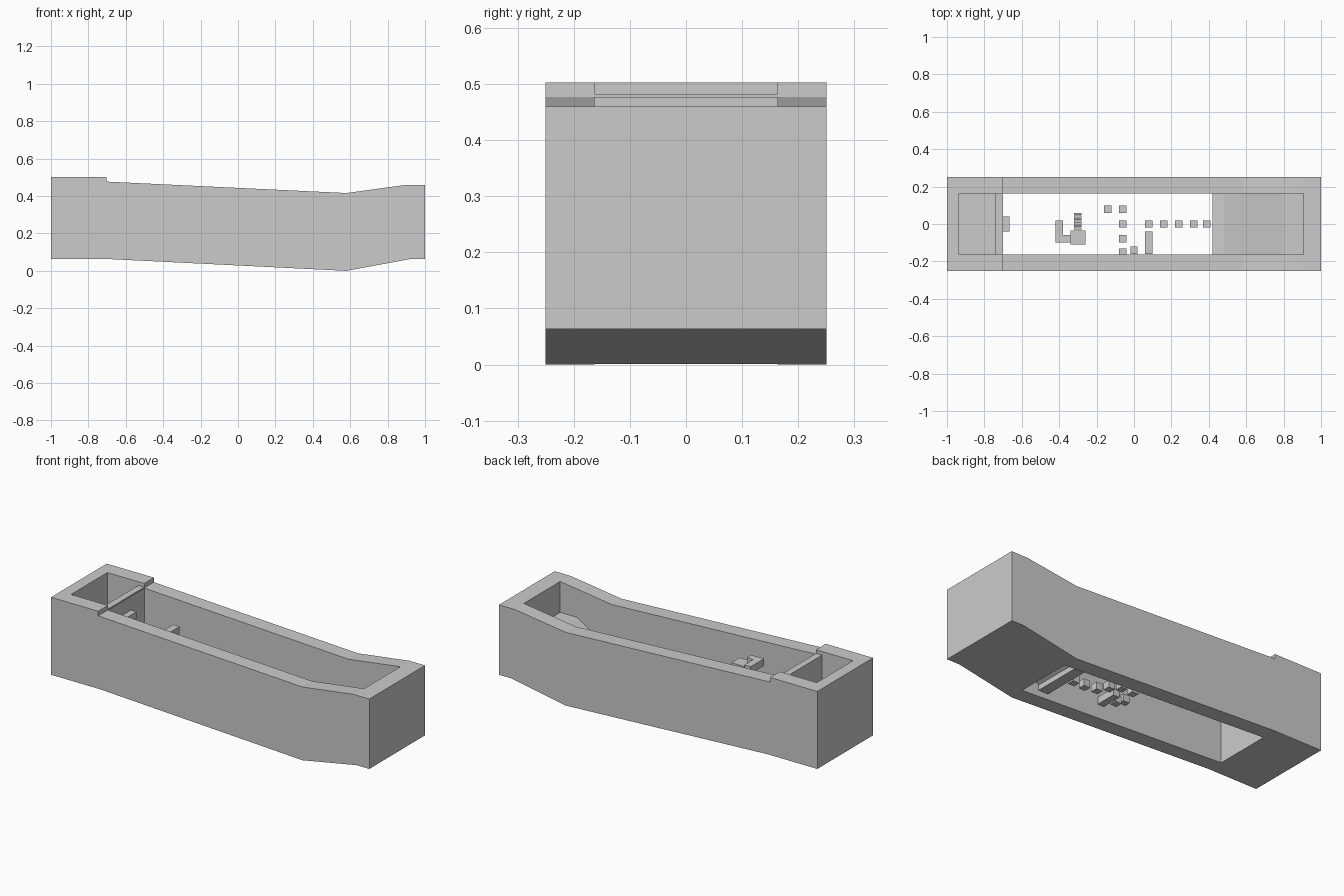
import bpy, bmesh

if "Cube" in bpy.data.objects:
    bpy.data.objects.remove(bpy.data.objects["Cube"])


def extrude_profile(name, points, half_width):
    """Closed x-z profile extruded along y, symmetric about y = 0."""
    bm = bmesh.new()
    verts = [bm.verts.new((x, -half_width, z)) for x, z in points]
    face = bm.faces.new(verts)
    ext = bmesh.ops.extrude_face_region(bm, geom=[face])
    moved = [v for v in ext["geom"] if isinstance(v, bmesh.types.BMVert)]
    bmesh.ops.translate(bm, verts=moved, vec=(0, 2 * half_width, 0))
    bmesh.ops.recalc_face_normals(bm, faces=bm.faces)
    mesh = bpy.data.meshes.new(name)
    bm.to_mesh(mesh)
    bm.free()
    obj = bpy.data.objects.new(name, mesh)
    bpy.context.collection.objects.link(obj)
    return obj


def block(name, x, y, z):
    """Box from (min, max) ranges."""
    obj = extrude_profile(name, [(x[0], z[0]), (x[1], z[0]), (x[1], z[1]), (x[0], z[1])],
                          (y[1] - y[0]) / 2)
    obj.location.y = (y[0] + y[1]) / 2
    return obj


def cut(target, cutter):
    mod = target.modifiers.new(cutter.name, 'BOOLEAN')
    mod.operation = 'DIFFERENCE'
    mod.solver = 'EXACT'
    mod.object = cutter
    cutter.hide_render = True
    bpy.context.view_layer.objects.active = target
    bpy.ops.object.modifier_apply(modifier=mod.name)
    bpy.data.objects.remove(cutter)


# outer hull, bent side profile
hull = extrude_profile("hull", [
    (-1, 0.063), (-0.69, 0.063), (0.58, 0), (0.92, 0.063), (1, 0.063),
    (1, 0.46), (0.9, 0.46), (0.58, 0.416), (-0.703, 0.477), (-0.703, 0.503), (-1, 0.503)], 0.25)

# main well, leaving the ramp and its lower lip at the +x end
cut(hull, extrude_profile("well_cutter", [
    (-0.7, -0.3), (0.585, -0.3), (0.585, 0.12), (0.48, 0.07), (0.48, 0.04), (0.42, 0.04),
    (0.42, 0.08), (0.48, 0.09), (0.8, 0.285), (0.905, 0.285), (0.905, 0.8), (-0.7, 0.8)], 0.163))

# rear pocket and lowered divider
cut(hull, extrude_profile("pocket_cutter", [
    (-0.935, 0.1), (-0.74, 0.1), (-0.74, 0.482), (-0.68, 0.482), (-0.68, 0.8), (-0.935, 0.8)], 0.163))

# ledge on the divider
block("divider_ledge", (-0.705, -0.665), (-0.04, 0.04), (0.36, 0.40))

# L-shaped landing and stand
block("landing", (-0.42, -0.38), (-0.10, 0.02), (0.36, 0.40))
block("landing_arm", (-0.38, -0.34), (-0.10, -0.06), (0.36, 0.40))
block("stand", (-0.34, -0.26), (-0.11, -0.035), (0.32, 0.36))

# slatted steps
for i in range(7):
    y = -0.03 + i * 0.013
    block(f"slat_{i}", (-0.32, -0.28), (y, y + 0.011), (0.33 - i * 0.012, 0.342 - i * 0.012))

# stepping blocks: x, y, lower z
steps = [(0.39, 0, 0.04), (0.32, 0, 0.04), (0.24, 0, 0.05), (0.16, 0, 0.09), (0.08, 0, 0.12),
         (-0.06, 0, 0.20), (-0.06, 0.08, 0.22), (-0.14, 0.08, 0.24),
         (-0.06, -0.08, 0.18), (-0.06, -0.15, 0.16), (0, -0.14, 0.13)]
for i, (x, y, z) in enumerate(steps):
    block(f"step_{i}", (x - 0.02, x + 0.02), (y - 0.02, y + 0.02), (z, z + 0.04))
block("step_bar", (0.06, 0.10), (-0.16, -0.04), (0.10, 0.14))
